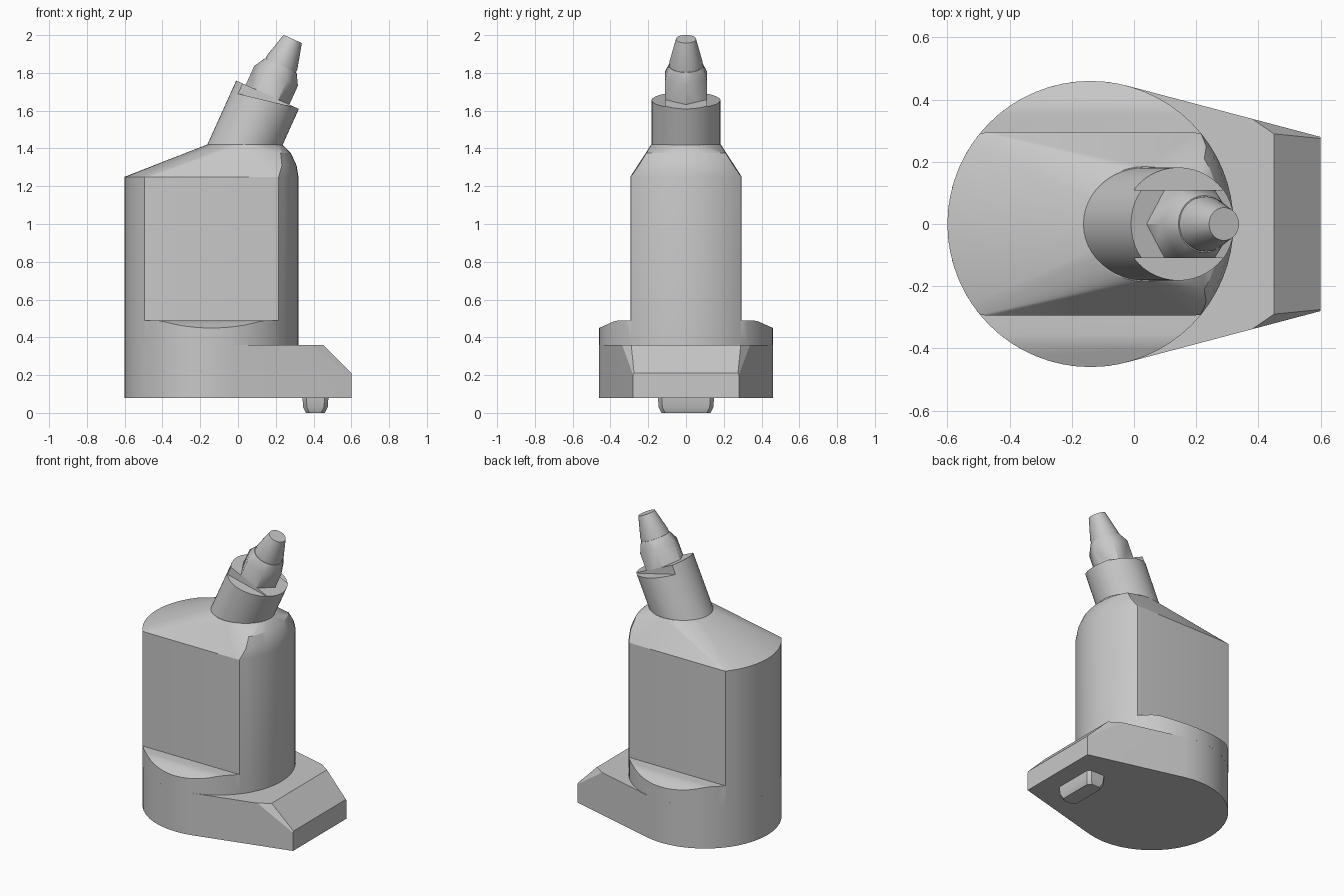
import bpy
import bmesh
import math
from mathutils import Vector, Matrix

if "Cube" in bpy.data.objects:
    bpy.data.objects.remove(bpy.data.objects["Cube"], do_unlink=True)

GREY = (0.58, 0.58, 0.58, 1.0)
grey = bpy.data.materials.new("plain grey")
grey.use_nodes = True
grey.diffuse_color = GREY
grey.node_tree.nodes["Principled BSDF"].inputs["Base Color"].default_value = GREY

RADIUS, CENTRE, FLAT = 0.46, -0.14, 0.295


def ring(radius, z, cx=0.0, segments=48, ry=None):
    """Points of a level circle or ellipse."""
    ry = radius if ry is None else ry
    turns = [math.tau * i / segments for i in range(segments)]
    return [Vector((cx + radius * math.cos(t), ry * math.sin(t), z)) for t in turns]


def wrap(points):
    """Convex skin around points."""
    bm = bmesh.new()
    for p in points:
        bm.verts.new(p)
    bmesh.ops.remove_doubles(bm, verts=bm.verts, dist=0.0005)
    bmesh.ops.convex_hull(bm, input=bm.verts)
    loose = [v for v in bm.verts if not v.link_faces]
    bmesh.ops.delete(bm, geom=loose, context="VERTS")
    return bm


def solid(name, points, cuts=(), matrix=Matrix(), angle=30):
    """Convex part wrapped around points, trimmed by (point, normal) planes."""
    bm = wrap([matrix @ p for p in points])
    for co, normal in cuts:
        bmesh.ops.bisect_plane(bm, geom=bm.verts[:] + bm.edges[:] + bm.faces[:],
                               plane_co=co, plane_no=normal, clear_outer=True)
        kept = [v.co.copy() for v in bm.verts]
        bm.free()
        bm = wrap(kept)
    bmesh.ops.dissolve_limit(bm, angle_limit=math.radians(1),
                             verts=bm.verts, edges=bm.edges)
    bmesh.ops.recalc_face_normals(bm, faces=bm.faces)
    mesh = bpy.data.meshes.new(name)
    bm.to_mesh(mesh)
    bm.free()
    mesh.materials.append(grey)
    obj = bpy.data.objects.new(name, mesh)
    bpy.context.collection.objects.link(obj)
    bpy.ops.object.select_all(action="DESELECT")
    obj.select_set(True)
    bpy.context.view_layer.objects.active = obj
    bpy.ops.object.shade_smooth_by_angle(angle=math.radians(angle))


# Base plate: round at one end, tapering to a chamfered nose
nose = [Vector((0.6, s * 0.28, z)) for s in (-1, 1) for z in (0.08, 0.36)]
plate_cuts = [(Vector((0.45, 0, 0.36)), Vector((1, 0, 1)))]
for side in (-1, 1):
    a, b, c = (Vector((0.37, side * 0.345, 0.36)), Vector((0.45, side * 0.29, 0.36)),
               Vector((0.6, side * 0.275, 0.21)))
    normal = (b - a).cross(c - a)
    plate_cuts.append((a, normal if normal.x > 0 else -normal))
solid("base_plate", ring(RADIUS, 0.08, CENTRE) + ring(RADIUS, 0.36, CENTRE) + nose,
      plate_cuts, angle=20)

# Locating key under the nose
key = []
for inset, z in ((0.0, 0.1), (0.005, 0.03), (0.02, 0.0)):
    for sx in (-1, 1):
        for sy in (-1, 1):
            key.append(Vector((0.41 + sx * (0.07 - inset), sy * (0.13 - inset), z)))
            key.append(Vector((0.41 + sx * (0.05 - inset), sy * (0.15 - inset), z)))
solid("locating_key", key)

# Body: round column with two flats and a shoulder drawn in to the neck
outline = ring(RADIUS, 0.36, CENTRE, 64)
body = []
for p in outline:
    def flat_point(inset, limit, z):
        return Vector((p.x - inset, max(-limit, min(limit, p.y)), z))
    body += [flat_point(0, FLAT, 0.36), flat_point(0, FLAT, 1.25)]
    if p.x > 0.2:
        body += [flat_point(0.01, 0.25, 1.31), flat_point(0.04, 0.21, 1.375)]
body += ring(0.2, 1.42, 0.035, 40, ry=0.185)
solid("body", body, angle=22)

# Ledge: wider round foot left below the flats, its rim sloping outward
ledge = list(outline)
for p in outline:
    if abs(p.y) > FLAT - 0.02:
        ledge.append(Vector((p.x, p.y, 0.49 - 0.45 * max(0, abs(p.y) - 0.37))))
solid("ledge", ledge)

# Tilted cable outlet: everything below shares one leaning axis
lean = Matrix.Translation((0.037, 0, 1.42)) @ Matrix.Rotation(math.radians(24.3), 4, "Y")
neck = ring(0.182, -0.09) + ring(0.182, 0.29)
cheek = (Vector((0.02, 0, 1.685)), Vector((0.24, 0, 1)))
solid("neck", neck, [cheek], lean)
solid("neck_web", neck, [(Vector((0, s * 0.11, 0)), Vector((0, s, 0))) for s in (-1, 1)], lean)

# Hexagonal nut with a chamfered crown
solid("hex_nut", ring(0.127, 0.2, segments=6) + ring(0.127, 0.4, segments=6)
      + ring(0.092, 0.46, segments=24), matrix=lean, angle=20)

# Tapered tip
solid("tip", ring(0.088, 0.4, segments=32) + ring(0.088, 0.48, segments=32)
      + ring(0.053, 0.614, segments=32), matrix=lean, angle=15)
